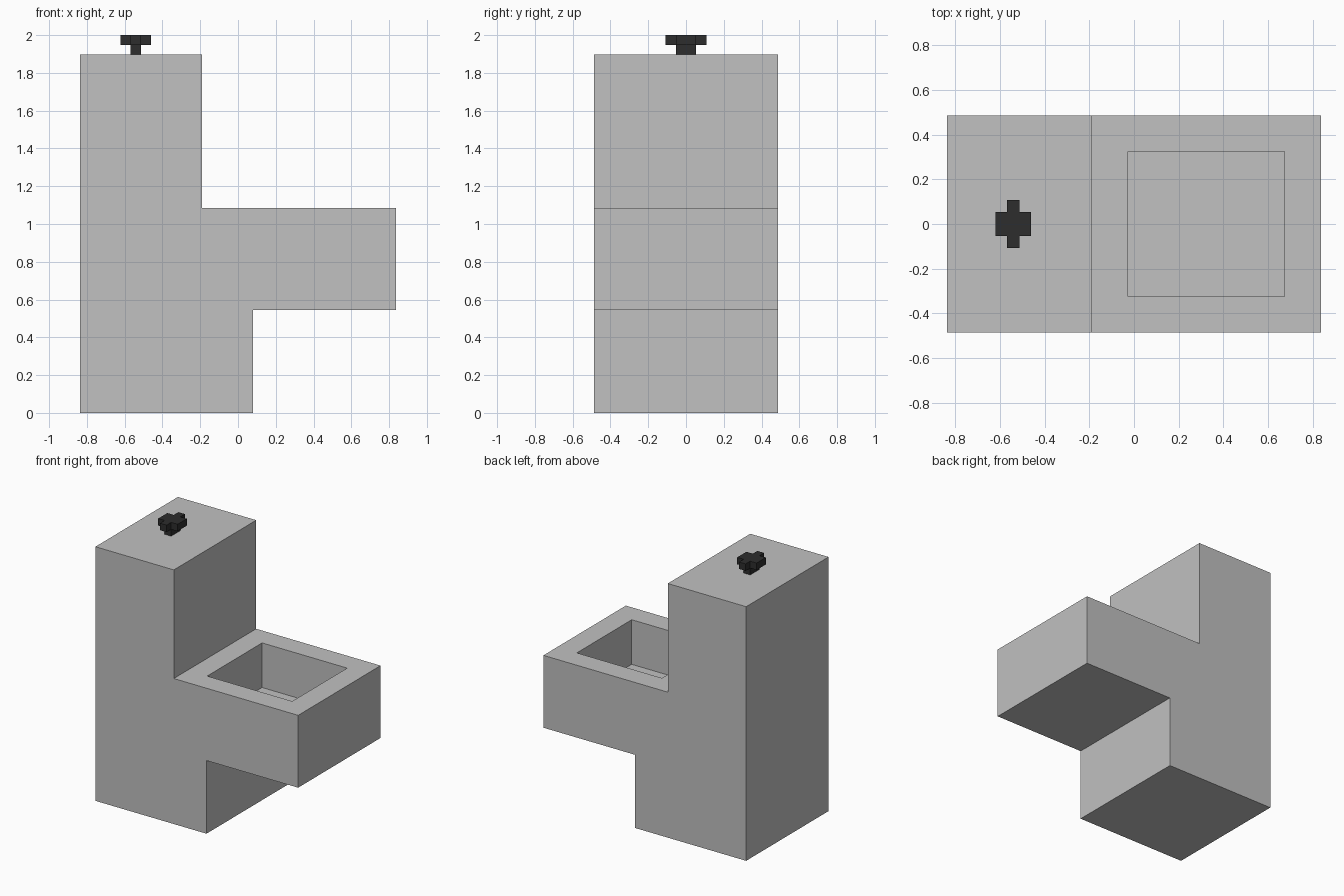
import bpy, bmesh
from mathutils import Vector

if "Cube" in bpy.data.objects:
    bpy.data.objects.remove(bpy.data.objects["Cube"])


def material(name, value):
    mat = bpy.data.materials.new(name)
    mat.diffuse_color = (value, value, value, 1.0)
    mat.use_nodes = True
    mat.node_tree.nodes["Principled BSDF"].inputs["Base Color"].default_value = mat.diffuse_color
    return mat


def prism(bm, points, direction):
    """Extrude a closed outline into a solid."""
    face = bm.faces.new([bm.verts.new(p) for p in points])
    result = bmesh.ops.extrude_face_region(bm, geom=[face], use_keep_orig=True)
    verts = [g for g in result["geom"] if isinstance(g, bmesh.types.BMVert)]
    bmesh.ops.translate(bm, verts=verts, vec=Vector(direction))
    bmesh.ops.recalc_face_normals(bm, faces=bm.faces[:])


def finish(bm, name, mat):
    mesh = bpy.data.meshes.new(name)
    bm.to_mesh(mesh)
    bm.free()
    mesh.materials.append(mat)
    obj = bpy.data.objects.new(name, mesh)
    bpy.context.collection.objects.link(obj)
    return obj


grey = material("light grey", 0.533)
black = material("near black", 0.026)

# Body: side outline of foot, bowl and tank, extruded through the depth
HALF = 0.486
TANK_TOP, SEAT_TOP = 1.897, 1.086
outline = [(-0.837, 0), (0.08, 0), (0.08, 0.546), (0.837, 0.546),
           (0.837, SEAT_TOP), (-0.19, SEAT_TOP), (-0.19, TANK_TOP), (-0.837, TANK_TOP)]
bm = bmesh.new()
prism(bm, [(x, -HALF, z) for x, z in outline], (0, 2 * HALF, 0))

# Basin: inset the seat face and sink it
seat = next(f for f in bm.faces
            if f.normal.z > 0.9 and abs(f.calc_center_median().z - SEAT_TOP) < 0.01)
bmesh.ops.inset_region(bm, faces=[seat], thickness=0.162, use_even_offset=True)
floor = bmesh.ops.extrude_discrete_faces(bm, faces=[seat])["faces"][0]
bmesh.ops.translate(bm, verts=floor.verts[:], vec=Vector((0, 0, -0.333)))
finish(bm, "toilet_body", grey)

# Flush button: small stem under a plus-shaped cap
CX = -0.541
A, BX, BY, C = 0.027, 0.08, 0.108, 0.054
stem = [(-A, -C), (A, -C), (A, C), (-A, C)]
cap = [(-A, -BY), (A, -BY), (A, -C), (BX, -C), (BX, C), (A, C),
       (A, BY), (-A, BY), (-A, C), (-BX, C), (-BX, -C), (-A, -C)]
for name, pts, z0, z1 in (("flush_button_stem", stem, TANK_TOP, 1.948),
                          ("flush_button_cap", cap, 1.948, 2.0)):
    bm = bmesh.new()
    prism(bm, [(CX + x, y, z0) for x, y in pts], (0, 0, z1 - z0))
    finish(bm, name, black)
